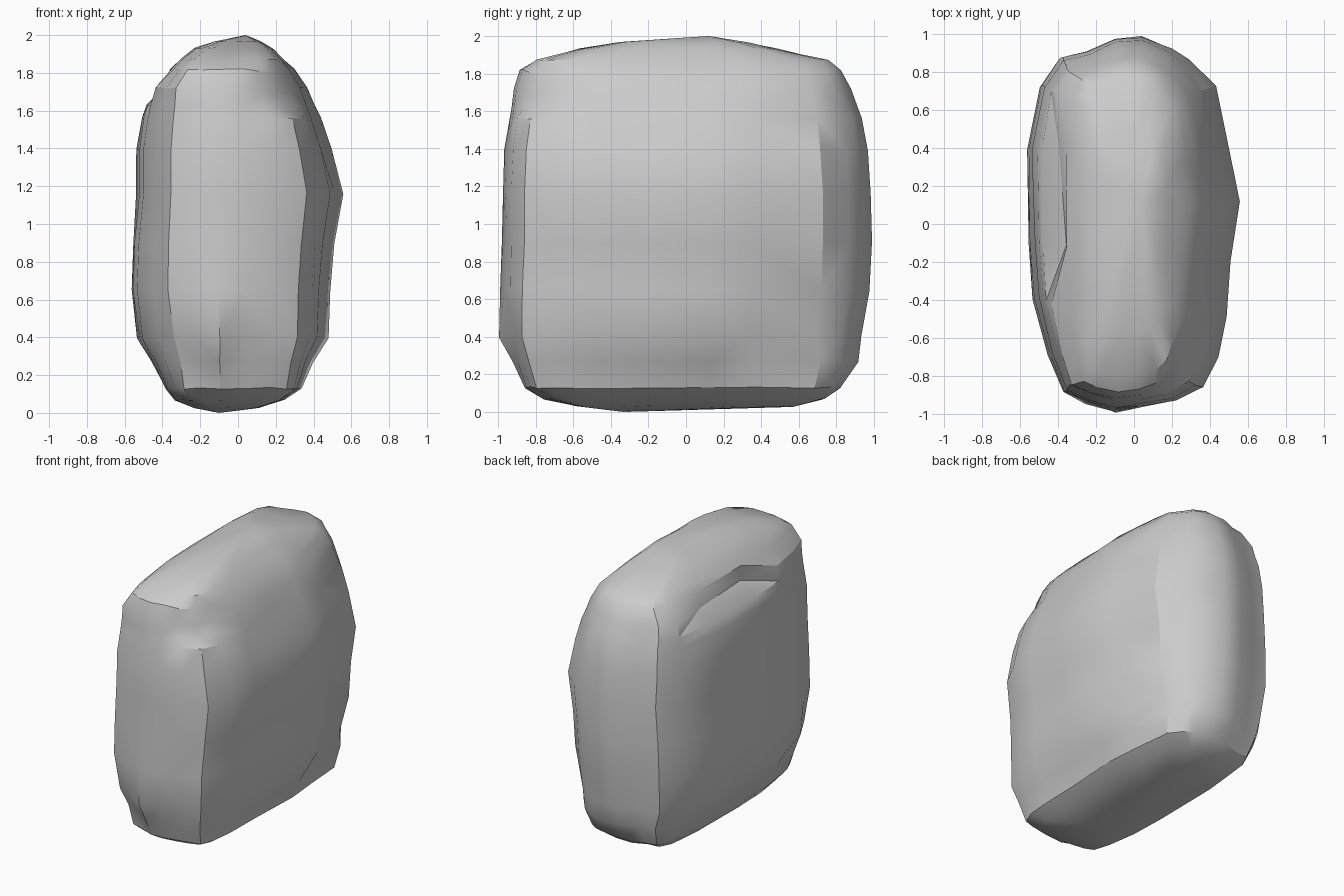
import bpy, bmesh, math, random
from mathutils import Vector

if "Cube" in bpy.data.objects:
    bpy.data.objects.remove(bpy.data.objects["Cube"], do_unlink=True)
random.seed(7)

# Stone colour
stone = bpy.data.materials.new("stone grey")
stone.use_nodes = True
grey = (0.6, 0.6, 0.6, 1)
stone.diffuse_color = grey
stone.node_tree.nodes["Principled BSDF"].inputs["Base Color"].default_value = grey

# Chipped plan outline, scaled to each level
outline = [(.08, -.98), (.4, -.95), (.66, -.88), (.8, -.72), (.88, -.5), (.91, -.2), (1, .12),
           (.91, .36), (.78, .74), (.52, .88), (.36, .94), (.08, 1), (-.18, .99), (-.45, .92),
           (-.7, .89), (-.88, .74), (-1, .4), (-.98, -.1), (-.94, -.4), (-.8, -.7),
           (-.66, -.9), (-.45, -.96), (-.18, -1)]

# Levels: height, then reach to -x, +x, -y, +y
levels = [(.03, .24, .12, .58, .57), (.07, .34, .25, .76, .74), (.13, .39, .34, .86, .83),
          (.27, .46, .4, .93, .92), (.4, .54, .48, 1, .94), (.65, .57, .49, .99, .98),
          (.9, .56, .51, .98, .99), (1.17, .54, .56, .98, .99), (1.4, .54, .5, .97, .97),
          (1.56, .51, .44, .945, .94), (1.63, .49, .41, .93, .91), (1.72, .46, .37, .92, .88),
          (1.82, .36, .3, .89, .83), (1.87, .31, .25, .81, .76), (1.93, .23, .19, .58, .5),
          (1.965, .13, .13, .36, .34)]

# Chips: centre, radii, push
chips = [((-.46, .1, 1.73), (.3, .5, .09), (.1, 0, 0)),          # notch under the top edge
         ((.12, -.97, .38), (.15, .2, .2), (0, .05, 0)),         # front nick
         ((-.3, -.9, .28), (.2, .2, .25), (.02, .04, 0)),        # lower front corner
         ((.25, -.8, 1.72), (.22, .25, .18), (-.04, .03, -.03)), # upper front corner
         ((.42, .55, .4), (.25, .32, .2), (-.05, 0, 0))]         # low side scoop


def square(t, amount):
    return t * (1 + amount * (1 - abs(t)))


def chipped(p):
    moved = p.copy()
    for centre, radii, push in chips:
        away = Vector([(p[k] - centre[k]) / radii[k] for k in range(3)]).length
        moved += Vector(push) * min(1, max(0, 1 - away) * 1.7)
    return moved


bm = bmesh.new()
rings = []
for z, left, right, front, back in levels:
    ring = []
    # Corners are squarer at the base and, mostly on one side, at the top
    base = max(0, min(.45, (.4 - z) * 1.7))
    top = max(0, min(.35, (z - 1.5) * 1.1))
    wobble = .012 if .5 < z < 1.5 else .005
    for u, v in outline:
        corner = base + top * (1 if u < 0 else .5)
        u, v = square(u, corner), square(v, corner)
        p = chipped(Vector((u * (right if u > 0 else left), v * (back if v > 0 else front), z)))
        p.x *= 1 - random.uniform(0, .015)
        p.y *= 1 - random.uniform(0, .008)
        p.z += random.uniform(-wobble, wobble)
        ring.append(bm.verts.new(p))
    rings.append(ring)

# Walls, split into triangles
n = len(outline)
for low, high in zip(rings, rings[1:]):
    for i in range(n):
        j = (i + 1) % n
        a, b, c, d = low[i], low[j], high[j], high[i]
        if (a.co - c.co).length < (b.co - d.co).length:
            bm.faces.new((a, b, c))
            bm.faces.new((a, c, d))
        else:
            bm.faces.new((a, b, d))
            bm.faces.new((b, c, d))

# Blunt peak and underside
for ring, tip in ((rings[-1], (.04, .12, 2)), (rings[0], (-.1, -.33, 0))):
    apex = bm.verts.new(tip)
    for i in range(n):
        bm.faces.new((ring[i], ring[(i + 1) % n], apex))
bmesh.ops.recalc_face_normals(bm, faces=bm.faces)

mesh = bpy.data.meshes.new("boulder")
bm.to_mesh(mesh)
bm.free()
mesh.materials.append(stone)
boulder = bpy.data.objects.new("boulder", mesh)
bpy.context.collection.objects.link(boulder)
bpy.context.view_layer.objects.active = boulder
boulder.select_set(True)
bpy.ops.object.shade_smooth_by_angle(angle=math.radians(30))
